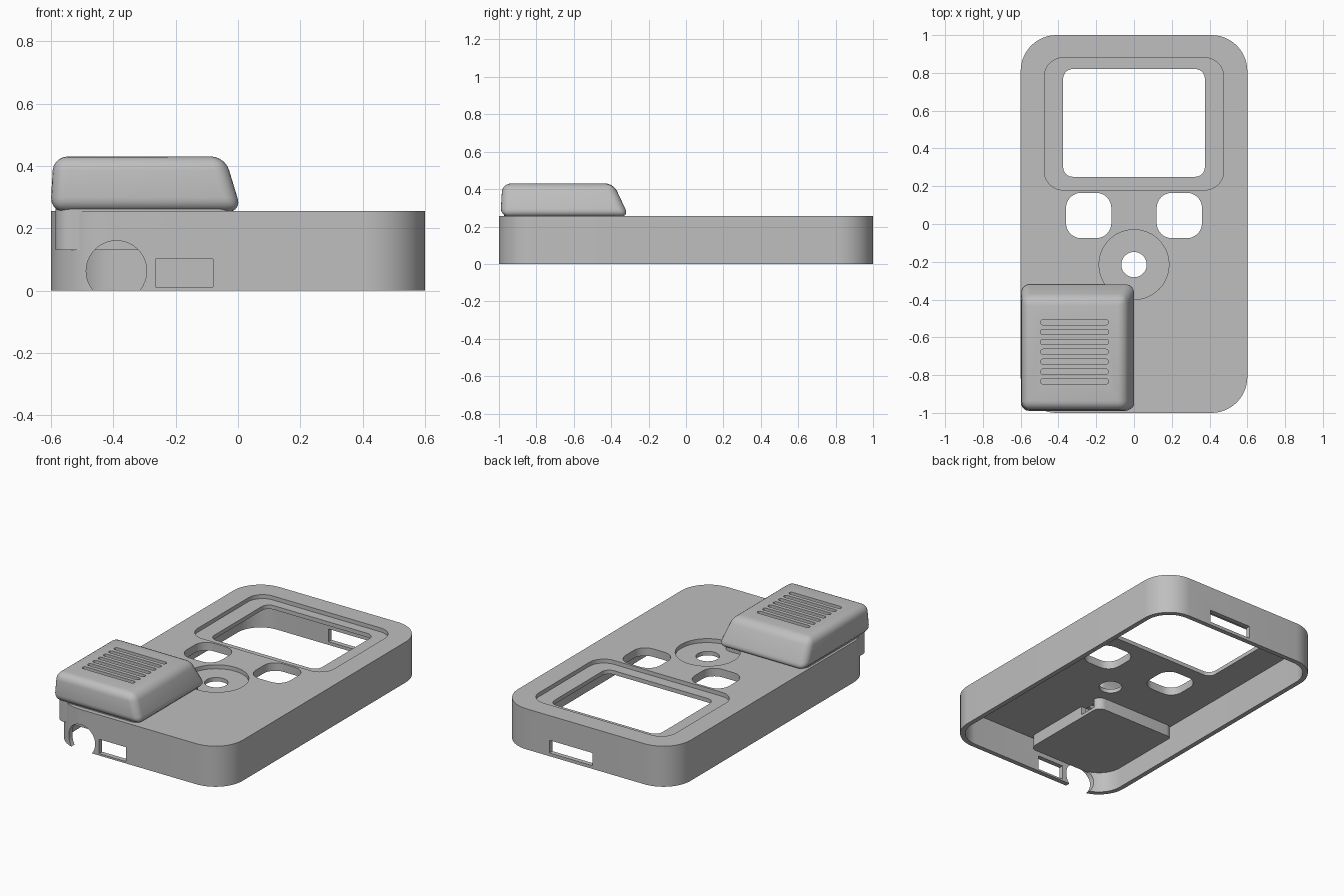
import bpy
import bmesh
import math
from mathutils import Matrix

cube = bpy.data.objects.get("Cube")
if cube:
    bpy.data.objects.remove(cube, do_unlink=True)

grey = bpy.data.materials.new("matte_grey")
grey.use_nodes = True
colour = (0.52, 0.52, 0.52, 1)
grey.diffuse_color = colour
grey.node_tree.nodes["Principled BSDF"].inputs["Base Color"].default_value = colour


def make_object(name, bm):
    bmesh.ops.recalc_face_normals(bm, faces=bm.faces)
    mesh = bpy.data.meshes.new(name)
    bm.to_mesh(mesh)
    bm.free()
    mesh.materials.append(grey)
    obj = bpy.data.objects.new(name, mesh)
    bpy.context.collection.objects.link(obj)
    return obj


def slab(name, x, y, z, radius, steps=8):
    """Upright prism with rounded corners; x, y and z are (low, high)."""
    bm = bmesh.new()
    corners = [(x[1], y[1], -1, -1), (x[0], y[1], 1, -1),
               (x[0], y[0], 1, 1), (x[1], y[0], -1, 1)]
    ring = []
    for quarter, (cx, cy, sx, sy) in enumerate(corners):
        for i in range(steps + 1):
            a = (quarter + i / steps) * math.pi / 2
            ring.append(bm.verts.new((cx + radius * (sx + math.cos(a)),
                                      cy + radius * (sy + math.sin(a)), z[0])))
    bmesh.ops.remove_doubles(bm, verts=bm.verts, dist=0.0001)
    base = bm.faces.new([v for v in ring if v.is_valid])
    grown = bmesh.ops.extrude_face_region(bm, geom=[base])["geom"]
    top = [v for v in grown if isinstance(v, bmesh.types.BMVert)]
    bmesh.ops.translate(bm, verts=top, vec=(0, 0, z[1] - z[0]))
    return make_object(name, bm)


def block(name, x, y, z, top_x=None, top_y=None):
    """Box whose top may be smaller than its base."""
    bm = bmesh.new()
    bmesh.ops.create_cube(bm, size=2)
    for v in bm.verts:
        high = v.co.z > 0
        px = top_x if high and top_x else x
        py = top_y if high and top_y else y
        v.co = (px[v.co.x > 0], py[v.co.y > 0], z[high])
    return make_object(name, bm)


def cylinder(name, centre, radius, depth, along_y=False):
    bm = bmesh.new()
    turn = Matrix.Rotation(math.pi / 2, 4, "X") if along_y else Matrix.Identity(4)
    bmesh.ops.create_cone(bm, cap_ends=True, segments=48, radius1=radius, radius2=radius,
                          depth=depth, matrix=Matrix.Translation(centre) @ turn)
    return make_object(name, bm)


def apply(obj, mod):
    bpy.ops.object.select_all(action="DESELECT")
    obj.select_set(True)
    bpy.context.view_layer.objects.active = obj
    bpy.ops.object.modifier_apply(modifier=mod.name)


def cut(obj, *cutters):
    for cutter in cutters:
        cutter.hide_render = True
        mod = obj.modifiers.new("cut", "BOOLEAN")
        mod.operation = "DIFFERENCE"
        mod.solver = "EXACT"
        mod.object = cutter
        apply(obj, mod)
        bpy.data.objects.remove(cutter, do_unlink=True)


def chamber():
    """Hollow shared by the speaker lid, its pocket and the case."""
    return block("chamber_cutter", (-0.555, -0.045), (-0.94, -0.37), (0.15, 0.405),
                 (-0.555, -0.08), (-0.94, -0.42))


TOP = 0.255
through = (0.1, 0.4)

# Open-bottomed case
case = slab("case", (-0.6, 0.6), (-1, 1), (0, TOP), 0.19, 14)
cut(case, slab("hollow_cutter", (-0.57, 0.57), (-0.97, 0.97), (-0.1, TOP - 0.05), 0.16, 14))

# Screen window and its shallow surround
cut(case,
    slab("surround_cutter", (-0.475, 0.475), (0.18, 0.88), (TOP - 0.025, 0.4), 0.1),
    slab("window_cutter", (-0.375, 0.375), (0.25, 0.82), through, 0.05))

# Button openings
for side in (-1, 1):
    cut(case, slab("button_cutter", (side * 0.24 - 0.12, side * 0.24 + 0.12),
                   (-0.075, 0.165), through, 0.08))

# Round dial recess with a centre hole
cut(case,
    cylinder("dial_cutter", (0, -0.215, TOP + 0.075), 0.185, 0.2),
    cylinder("dial_hole_cutter", (0, -0.215, TOP), 0.067, 0.3))

# Sockets in the front and back walls
cut(case,
    cylinder("round_socket_cutter", (-0.39, -1, 0.063), 0.097, 0.2, along_y=True),
    block("front_port_cutter", (-0.265, -0.08), (-1.1, -0.9), (0.012, 0.102)),
    block("back_port_cutter", (-0.05, 0.25), (0.9, 1.1), (0.02, 0.1)),
    chamber())

# Speaker pocket sunk into the case, with a wire opening in its side
pocket = slab("speaker_pocket", (-0.585, -0.015), (-0.972, -0.34), (0.13, 0.29), 0.05)
cut(pocket, chamber(),
    block("wire_cutter", (-0.1, 0.05), (-0.5, -0.385), (0.15, 0.24)))

# Rounded speaker lid with sloping inner sides
lid = block("speaker_lid", (-0.602, 0.012), (-0.992, -0.305), (0.253, 0.43),
            (-0.592, -0.042), (-0.982, -0.388))
bevel = lid.modifiers.new("round", "BEVEL")
bevel.width = 0.045
bevel.segments = 5
apply(lid, bevel)
cut(lid, chamber())

# Speaker slots
for i in range(7):
    y = -0.52 - i * 0.0523
    cut(lid, slab("slot_cutter", (-0.495, -0.135), (y - 0.014, y + 0.014),
                  (0.35, 0.5), 0.0139))

for obj in (case, pocket, lid):
    bpy.ops.object.select_all(action="DESELECT")
    obj.select_set(True)
    bpy.context.view_layer.objects.active = obj
    bpy.ops.object.shade_smooth_by_angle(angle=math.radians(30))
